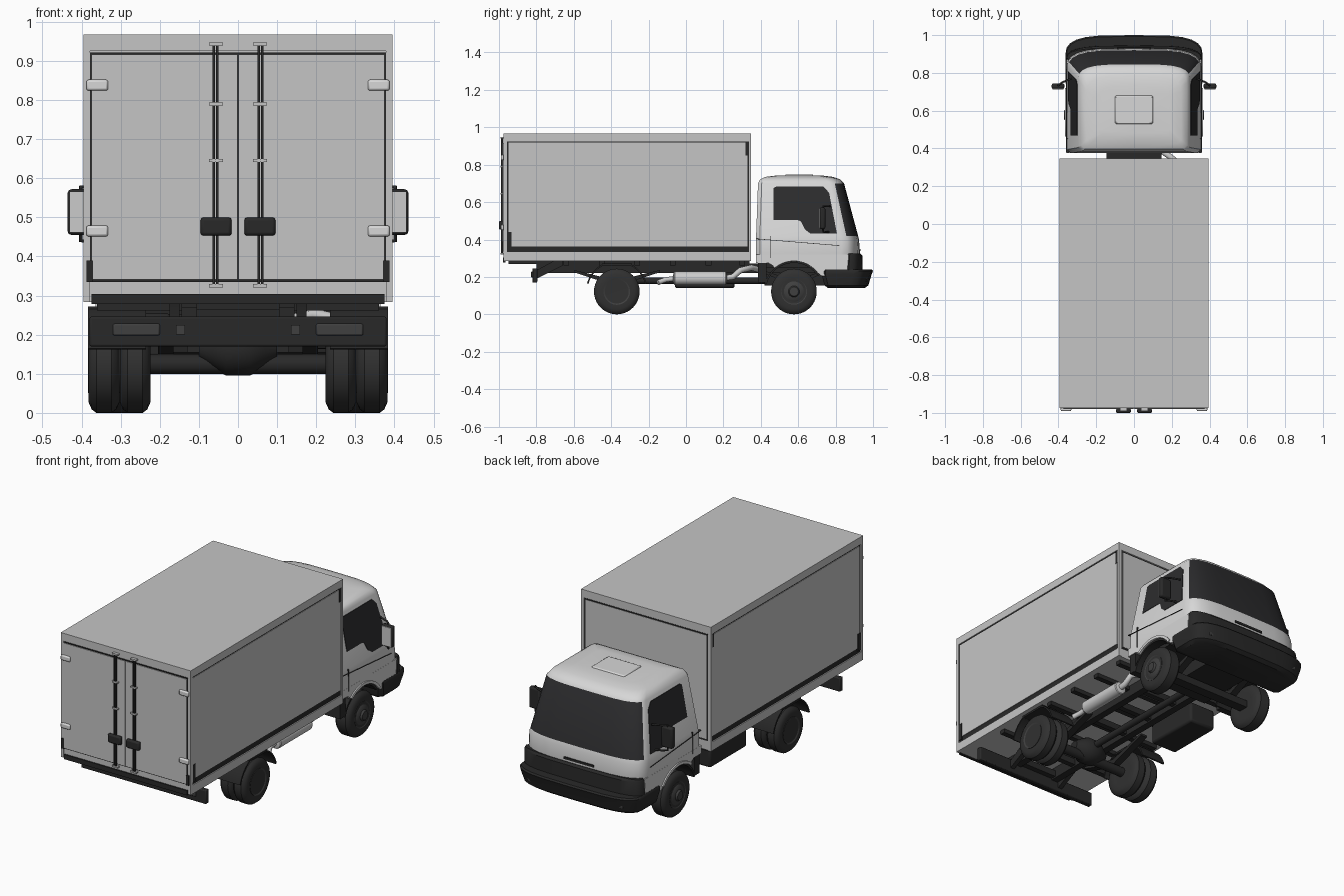
import bpy, bmesh, math
from mathutils import Vector

if "Cube" in bpy.data.objects:
    bpy.data.objects.remove(bpy.data.objects["Cube"])

def material(name, c):
    m = bpy.data.materials.new(name)
    m.diffuse_color = (c[0], c[1], c[2], 1)
    m.use_nodes = True
    m.node_tree.nodes["Principled BSDF"].inputs["Base Color"].default_value = m.diffuse_color
    return m

CARGO = material("cargo grey", (0.56, 0.56, 0.56))
CAB = material("cab pale grey", (0.68, 0.68, 0.68))
BLACK = material("black trim", (0.022, 0.022, 0.022))
GLASS = material("dark glass", (0.025, 0.025, 0.027))
RUBBER = material("tyre rubber", (0.03, 0.03, 0.03))
RIM = material("dark rim", (0.05, 0.05, 0.05))
STEEL = material("bare steel", (0.6, 0.6, 0.6))

def finish(name, bm, mats, mirror=False, bevel=0):
    bmesh.ops.recalc_face_normals(bm, faces=bm.faces)
    me = bpy.data.meshes.new(name)
    bm.to_mesh(me)
    bm.free()
    for m in mats if isinstance(mats, (list, tuple)) else [mats]:
        me.materials.append(m)
    me.shade_smooth()
    me.set_sharp_from_angle(angle=math.radians(35))
    ob = bpy.data.objects.new(name, me)
    bpy.context.collection.objects.link(ob)
    if bevel:
        b = ob.modifiers.new("bevel", 'BEVEL')
        b.width, b.segments = bevel, 2
    if mirror:
        ob.modifiers.new("mirror", 'MIRROR')
    return ob

def box(name, x, y, z, mat, mirror=False, bevel=0):
    bm = bmesh.new()
    bmesh.ops.create_cube(bm, size=1)
    for v in bm.verts:
        v.co = Vector([(a + b) / 2 + c * (b - a) for (a, b), c in zip((x, y, z), v.co)])
    return finish(name, bm, mat, mirror, bevel)

def extrude(name, pts, xa, xb, mat, mirror=False, bevel=0):
    """Side profile (y, z) between xa and xb; these may be functions of z."""
    at = lambda f, z: f(z) if callable(f) else f
    bm = bmesh.new()
    a = [bm.verts.new((at(xa, z), y, z)) for y, z in pts]
    b = [bm.verts.new((at(xb, z), y, z)) for y, z in pts]
    bm.faces.new(a)
    bm.faces.new(b)
    for i in range(len(pts)):
        j = (i + 1) % len(pts)
        bm.faces.new((a[i], a[j], b[j], b[i]))
    return finish(name, bm, mat, mirror, bevel)

def lathe(name, prof, y, z, mat, mirror=False, axis='X', x=0, n=40):
    """Profile (along, radius) spun about an x or y axis."""
    bm = bmesh.new()
    rings = []
    for s, r in prof:
        ring = []
        for i in range(n):
            a = 2 * math.pi * i / n
            c, d = r * math.cos(a), r * math.sin(a)
            ring.append(bm.verts.new((x + s, y + c, z + d) if axis == 'X' else (x + c, y + s, z + d)))
        rings.append(ring)
    for p, q in zip(rings, rings[1:]):
        for i in range(n):
            bm.faces.new((p[i], p[(i + 1) % n], q[(i + 1) % n], q[i]))
    bm.faces.new(rings[0])
    bm.faces.new(rings[-1])
    return finish(name, bm, mat, mirror)

def loft(name, levels, mats, glass=None, bevel=0):
    """Stacked outlines with a bowed front: (z, half width, back, front centre, front side)."""
    bm = bmesh.new()
    rings = []
    for z, w, yb, yc, ys in levels:
        half = [(0, yb), (w - .02, yb), (w, yb + .02)]
        for k in range(7):
            t = k * math.pi / 12
            half.append((w * abs(math.cos(t)) ** .5, ys + (yc - ys) * math.sin(t) ** .8))
        full = half + [(-x, y) for x, y in half[-2:0:-1]]
        rings.append([bm.verts.new((x, y, z)) for x, y in full])
    n = len(rings[0])
    for k, (p, q) in enumerate(zip(rings, rings[1:])):
        for i in range(n):
            f = bm.faces.new((p[i], p[(i + 1) % n], q[(i + 1) % n], q[i]))
            f.material_index = int(k == glass and 4 <= i <= 13)
    bm.faces.new(rings[0])
    bm.faces.new(rings[-1])
    return finish(name, bm, mats, bevel=bevel)

def tube(name, pts, r, mat, mirror=False):
    cu = bpy.data.curves.new(name, 'CURVE')
    cu.dimensions, cu.bevel_depth, cu.bevel_resolution, cu.use_fill_caps = '3D', r, 3, True
    sp = cu.splines.new('POLY')
    sp.points.add(len(pts) - 1)
    for p, c in zip(sp.points, pts):
        p.co = (*c, 1)
    cu.materials.append(mat)
    ob = bpy.data.objects.new(name, cu)
    bpy.context.collection.objects.link(ob)
    if mirror:
        ob.modifiers.new("mirror", 'MIRROR')

def arc(cy, cz, r, a0, a1, n=14):
    return [(cy + r * math.cos(math.radians(a0 + (a1 - a0) * i / n)),
             cz + r * math.sin(math.radians(a0 + (a1 - a0) * i / n))) for i in range(n + 1)]

# Cargo box: core, frame rails, posts, recessed panels
Y0, Y1, Z0, Z1 = -.975, .348, .284, .967
box("cargo_body", (-.386, .386), (Y0 + .004, Y1 - .004), (Z0, Z1 - .002), CARGO)
box("cargo_roof", (-.395, .395), (Y0, Y1), (.925, Z1), CARGO)
box("cargo_bottom_rail", (.38, .395), (Y0, Y1), (Z0, .332), CARGO, True)
for y in ((Y0, -.956), (.336, Y1)):
    box("cargo_corner_post", (.378, .395), y, (Z0, .93), CARGO, True)
box("side_panel_border", (.38, .389), (-.956, .336), (.332, .925), BLACK, True)
box("side_panel", (.38, .392), (-.949, .33), (.362, .918), CARGO, True)
box("side_corner_trim", (.38, .394), (-.956, -.932), (.345, .44), BLACK, True)
box("side_corner_trim", (.38, .394), (.318, .336), (.85, .922), BLACK, True)
box("front_panel_border", (-.375, .375), (.34, .346), (.335, .922), BLACK)
box("front_panel", (-.368, .368), (.34, .3475), (.345, .915), CARGO)

# Rear doors with seams, rods, handles and hinges
box("door_border", (-.378, .378), (-.976, -.968), (.335, .922), BLACK)
box("rear_door", (.0015, .374), (-.98, -.968), (.341, .917), CARGO, True)
box("rear_sill", (-.375, .375), (-.978, -.965), (.278, .304), BLACK)
box("door_corner_trim", (.371, .388), (-.982, -.97), (.335, .39), BLACK, True)
for x in (.053, .062):
    box("lock_rod", (x - .003, x + .003), (-.988, -.978), (.325, .945), BLACK, True)
for z in (.943, .79, .645, .325):
    box("rod_bracket", (.038, .074), (-.991, -.974), (z - .004, z + .004), CARGO, True)
box("door_handle", (.016, .096), (-1.0, -.978), (.453, .5), BLACK, True, .008)
for z in (.838, .465):
    box("door_hinge", (.332, .388), (-.99, -.974), (z - .014, z + .014), CAB, True, .006)

# Cab shell with windshield, roof hatch and side windows
loft("cab", [(.285, .355, .375, .925, .82), (.33, .357, .375, .93, .83), (.40, .355, .375, .925, .83),
             (.42, .35, .375, .92, .825), (.70, .295, .385, .845, .77), (.722, .28, .397, .825, .745),
             (.735, .25, .425, .785, .70), (.742, .19, .48, .73, .66)], [CAB, GLASS], glass=3)
box("roof_hatch", (-.1, .1), (.53, .68), (.73, .748), CAB, bevel=.006)
side = lambda off: (lambda z: .35 - .055 * (z - .42) / .28 + off)
extrude("side_window", [(.468, .505), (.468, .675), (.482, .683), (.735, .683), (.765, .65), (.807, .432),
                        (.665, .432), (.635, .455), (.615, .497), (.595, .505)],
        side(-.004), side(.003), GLASS, True)
extrude("door_seam", [(.45, .30), (.453, .30), (.453, .42), (.45, .42)], .345, .359, BLACK, True)
extrude("body_crease", [(.378, .402), (.82, .366), (.82, .369), (.378, .405)], .345, .359, BLACK, True)
box("front_vent", (-.09, .09), (.91, .934), (.338, .35), BLACK)

# Lower cab sides with wheel arches, grille band, bumper
extrude("cab_lower_side", [(.375, .32), (.375, .275), (.44, .275)] + arc(.577, .125, .16, 128, 38)
        + [(.725, .205), (.86, .205), (.87, .32)], .3, .357, CAB, True)
extrude("arch_lip", arc(.577, .125, .175, 130, 35) + arc(.577, .125, .16, 35, 130), .33, .364, CAB, True)
extrude("wheel_liner", arc(.577, .125, .16, 165, 35) + arc(.577, .125, .15, 35, 165), .2, .352, BLACK, True)
box("front_mud_flap", (.24, .352), (.385, .43), (.17, .28), BLACK, True)
loft("grille_band", [(.23, .36, .85, .945, .875), (.315, .36, .855, .943, .875), (.326, .354, .86, .932, .882)], BLACK)
loft("front_bumper", [(.14, .335, .76, .955, .86), (.155, .352, .74, .975, .875), (.215, .363, .725, .993, .895),
                      (.232, .363, .725, 1.0, .9), (.24, .358, .73, .993, .895)], BLACK)
box("bumper_lamp", (.2, .29), (.94, .967), (.175, .205), RIM, True, .004)
box("cab_floor", (-.3, .3), (.385, .88), (.25, .288), BLACK)

# Mirrors
box("mirror_head", (.368, .436), (.715, .745), (.455, .572), BLACK, True, .01)
box("mirror_glass", (.373, .431), (.712, .717), (.461, .566), STEEL, True)
for z in (.44, .578):
    tube("mirror_arm", [(.33, .77, z), (.38, .75, z), (.402, .733, z), (.402, .733, .5)], .005, BLACK, True)

# Wheels: single front, twin rear
def tyre(name, x0, x1, y):
    r = .122
    lathe(name, [(x0, .066), (x0 - .002, .095), (x0 + .006, .113), (x0 + .018, r), (x1 - .018, r),
                 (x1 - .006, .113), (x1 + .002, .095), (x1, .066)], y, .122, RUBBER, True)
tyre("front_tyre", .262, .352, .577)
lathe("front_rim", [(.3, .07), (.354, .07), (.349, .058), (.356, .048), (.36, .03), (.37, .024), (.37, .006)], .577, .122, RIM, True)
tyre("rear_inner_tyre", .226, .3, -.37)
tyre("rear_outer_tyre", .305, .38, -.37)
lathe("rear_rim", [(.3, .071), (.383, .071), (.38, .064), (.345, .056), (.34, .034), (.365, .028), (.367, .006)], -.37, .122, RIM, True)
extrude("rear_mudguard", arc(-.37, .122, .165, 15, 62) + arc(-.37, .122, .157, 62, 15), .235, .383, BLACK, True)
extrude("rear_mudguard", arc(-.37, .122, .165, 118, 165) + arc(-.37, .122, .157, 165, 118), .235, .383, BLACK, True)
box("mudguard_top", (.235, .383), (-.45, -.29), (.262, .272), BLACK, True)

# Chassis, axles and springs
box("chassis_rail", (.105, .145), (-.8, .85), (.222, .272), BLACK, True)
box("subframe_rail", (.105, .145), (-.95, .34), (.27, .286), BLACK, True)
for y in (-.78, -.62, -.2, .0, .2, .36):
    box("chassis_crossmember", (-.12, .12), (y - .015, y + .015), (.23, .265), BLACK)
for y in (-.64, -.45, -.26, -.07, .12, .3):
    box("floor_bearer", (-.36, .36), (y - .015, y + .015), (.262, .286), BLACK)
lathe("rear_axle", [(-.3, .026), (.3, .026)], -.37, .125, BLACK, n=16)
lathe("differential", [(-.1, .026), (-.065, .05), (-.03, .07), (.03, .07), (.065, .05), (.1, .026)], -.37, .165, BLACK, n=24)
lathe("drive_shaft", [(0, .018), (.78, .018)], -.33, .18, BLACK, axis='Y', n=16)
box("front_axle", (-.29, .29), (.55, .605), (.1, .14), BLACK)
for y, s in ((-.37, .23), (.577, .17)):
    pts = [(y - s, .225), (y, .15), (y + s, .225), (y + s, .237), (y, .18), (y - s, .237)]
    extrude("leaf_spring", pts, .165, .205, BLACK, True)
box("engine", (-.13, .13), (.42, .8), (.155, .26), BLACK)

# Fuel tank on one side, exhaust on the other
box("fuel_tank", (-.33, -.17), (-.06, .26), (.14, .255), BLACK, bevel=.012)
lathe("muffler", [(0, .012), (.005, .032), (.01, .036), (.28, .036), (.285, .032), (.29, .012)], -.07, .193, STEEL, axis='Y', x=.27, n=24)
tube("exhaust_pipe", [(.27, .2, .193), (.27, .25, .2), (.265, .29, .235), (.2, .35, .25), (.1, .42, .23)], .016, STEEL)
tube("tail_pipe", [(.27, -.05, .193), (.27, -.11, .185), (.29, -.15, .17)], .014, STEEL)

# Rear bumper bar with lamps
box("rear_bumper", (-.38, .38), (-.822, -.795), (.17, .246), BLACK, bevel=.005)
box("tail_lamp", (.2, .32), (-.828, -.815), (.198, .228), RIM, True, .004)
box("tow_lug", (.135, .158), (-.83, -.815), (.2, .225), RIM, True)
extrude("bumper_bracket", [(-.8, .19), (-.8, .235), (-.71, .284), (-.66, .284), (-.66, .26)], .15, .175, BLACK, True)
